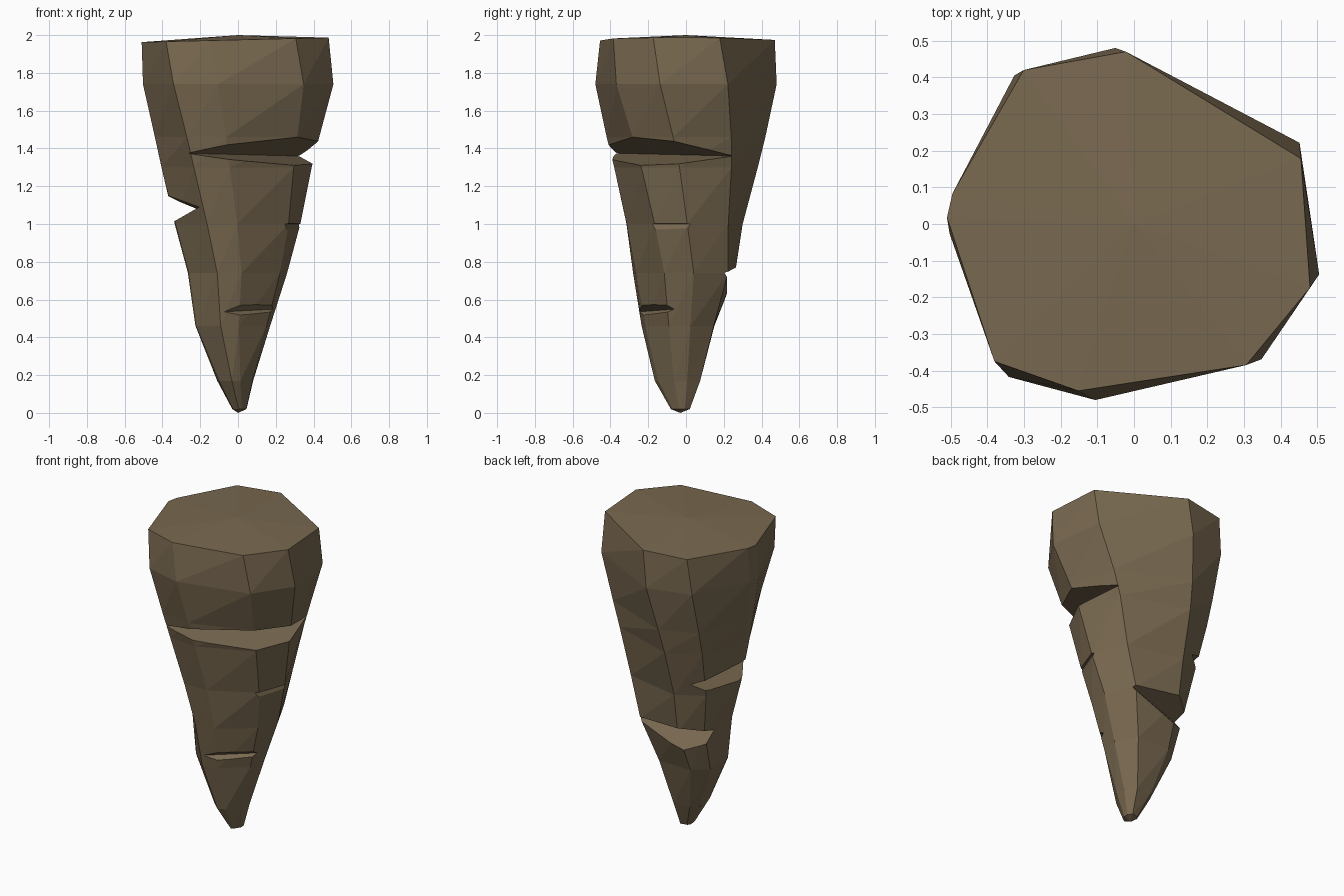
import bpy, bmesh, math
from mathutils import Vector

if "Cube" in bpy.data.objects:
    bpy.data.objects.remove(bpy.data.objects["Cube"])

# Irregular nine-sided outline, counter-clockwise
OUTLINE = [(-.51, .02), (-.38, -.37), (-.15, -.45), (.31, -.38), (.485, -.17),
           (.46, .18), (-.02, .47), (-.3, .42), (-.495, .085)]
# Height and bounds of each ring: z, xmin, xmax, ymin, ymax
RINGS = [(.02, -.03, .045, -.08, .02), (.17, -.11, .08, -.165, .075),
         (.46, -.225, .17, -.235, .15), (.74, -.265, .26, -.28, .26),
         (1.0, -.335, .33, -.315, .30), (1.3, -.405, .39, -.38, .38),
         (1.46, -.44, .43, -.42, .42), (1.74, -.503, .505, -.48, .48),
         (1.975, -.51, .48, -.455, .47)]


def fit(v, lo, hi, a, b):
    return a + (v - lo) / (hi - lo) * (b - a)


def ring_points(z, x0, x1, y0, y1):
    # The outline twists gently towards the tip
    t = math.radians(20 * (1.975 - z))
    pts = [(x * math.cos(t) - y * math.sin(t), x * math.sin(t) + y * math.cos(t))
           for x, y in OUTLINE]
    xs, ys = zip(*pts)
    return [(fit(x, min(xs), max(xs), x0, x1), fit(y, min(ys), max(ys), y0, y1), z)
            for x, y in pts]


def make_object(name, bm):
    bmesh.ops.recalc_face_normals(bm, faces=bm.faces)
    mesh = bpy.data.meshes.new(name)
    bm.to_mesh(mesh)
    bm.free()
    ob = bpy.data.objects.new(name, mesh)
    bpy.context.collection.objects.link(ob)
    return ob


# Tapered rock body
bm = bmesh.new()
loops = [[bm.verts.new(p) for p in ring_points(*r)] for r in RINGS]
n = len(OUTLINE)
for lower, upper in zip(loops, loops[1:]):
    for i in range(n):
        j = (i + 1) % n
        bm.faces.new((lower[i], lower[j], upper[j]))
        bm.faces.new((lower[i], upper[j], upper[i]))
for loop, tip in ((loops[0], (0, -.03, 0)), (loops[-1], (0, 0, 2))):
    v = bm.verts.new(tip)
    for i in range(n):
        bm.faces.new((loop[i], loop[(i + 1) % n], v))
for v in loops[-1]:
    v.co.z += .012 * v.co.x / .5      # top slopes down slightly to the left
rock = make_object("rock_spike", bm)
mat = bpy.data.materials.new("brown_stone")
mat.diffuse_color = (.19, .14, .08, 1)
mat.use_nodes = True
mat.node_tree.nodes["Principled BSDF"].inputs["Base Color"].default_value = mat.diffuse_color
rock.data.materials.append(mat)


def cut_notch(a, b, depth, top, bottom):
    # Wedge with its sharp crease from a to b, opening outwards (right of a->b)
    a, b = Vector(a), Vector(b)
    along = (b - a).normalized()
    out = Vector((along.y, -along.x, 0)).normalized()
    k = 3                               # extend the wedge well past the surface
    bm = bmesh.new()
    ends = []
    for p, s in ((a, -.4), (b, .4)):
        p = p + along * s
        zs = [(z - (a.z + b.z) / 2) * k for z in (top, bottom)]
        ends.append([bm.verts.new(q) for q in
                     [p] + [p + out * depth * k + Vector((0, 0, z)) for z in zs]])
    bm.faces.new(ends[0])
    bm.faces.new(ends[1])
    for i in range(3):
        j = (i + 1) % 3
        bm.faces.new((ends[0][i], ends[0][j], ends[1][j], ends[1][i]))
    cutter = make_object("notch_cutter", bm)
    cutter.data.materials.append(mat)
    cutter.hide_render = True
    mod = rock.modifiers.new("notch", 'BOOLEAN')
    mod.operation, mod.solver, mod.object = 'DIFFERENCE', 'EXACT', cutter
    bpy.context.view_layer.objects.active = rock
    bpy.ops.object.modifier_apply(modifier=mod.name)
    bpy.data.objects.remove(cutter)


# Chipped ledges around the rock
cut_notch((-.28, -.38, 1.375), (.31, .24, 1.36), .36, 1.46, 1.305)   # upper front right
cut_notch((-.22, .30, 1.08), (-.205, -.34, 1.09), .15, 1.145, 1.0)   # left
cut_notch((-.08, -.25, .535), (.2, -.05, .55), .12, .635, .465)      # lower front right
cut_notch((.14, .19, .74), (-.25, .07, .72), .09, .755, .62)         # back left
cut_notch((.25, -.17, 1.0), (.315, 0, 1.0), .04, 1.005, .85)         # small right chip
